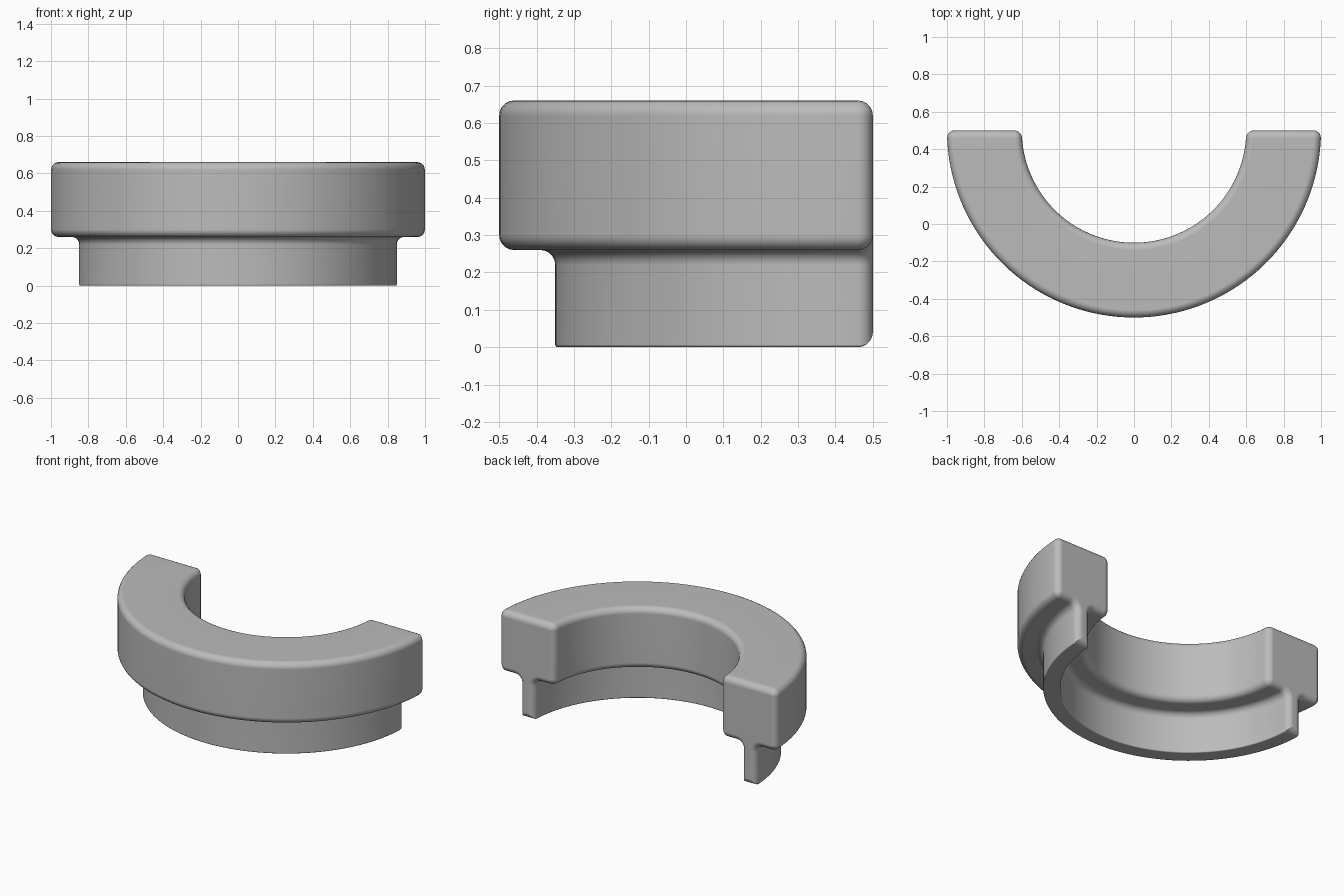
import bpy, bmesh, math
from mathutils import Vector

if "Cube" in bpy.data.objects:
    bpy.data.objects.remove(bpy.data.objects["Cube"])

ROUND = 0.04          # main edge rounding
CENTRE_Y = 0.5        # flat ends lie on y = 0.5
ARC_STEPS = 5

# T-shaped cross-section: (radius, height, corner rounding), counter-clockwise
SECTION = [
    (0.75, 0.00, 0.007), (0.85, 0.00, 0.007),
    (0.85, 0.26, ROUND), (1.00, 0.26, ROUND),
    (1.00, 0.66, ROUND), (0.60, 0.66, ROUND),
    (0.60, 0.26, ROUND), (0.75, 0.26, ROUND),
]


def rounded_section(inset):
    """Cross-section offset inwards, with an arc at every corner."""
    points = []
    count = len(SECTION)
    for i, (x, z, r) in enumerate(SECTION):
        p = Vector((x, z))
        a = (p - Vector(SECTION[i - 1][:2])).normalized()
        b = (Vector(SECTION[(i + 1) % count][:2]) - p).normalized()
        convex = a.x * b.y - a.y * b.x > 0
        r = max(r - inset, 0.001) if convex else r + inset
        p += inset * Vector((-a.y - b.y, a.x + b.x))
        c = p + r * (b - a)
        for k in range(ARC_STEPS + 1):
            t = math.pi / 2 * k / ARC_STEPS
            points.append(c - b * r * math.cos(t) + a * r * math.sin(t))
    return points


def end_ring(bm, side, t):
    """Ring in the rounded end: t = 0 at the flat face, pi/2 where the body starts."""
    depth = ROUND * (1 - math.cos(t))
    return [bm.verts.new((side * math.sqrt(q.x ** 2 - depth ** 2), CENTRE_Y - depth, q.y))
            for q in rounded_section(ROUND * (1 - math.sin(t)))]


bm = bmesh.new()
steps = [math.pi / 2 * k / ARC_STEPS for k in range(ARC_STEPS + 1)]
rings = [end_ring(bm, 1, t) for t in steps]

# Half-circle sweep of the body
SWEEP = 64
for k in range(SWEEP + 1):
    ang = math.radians(6 + 168 * k / SWEEP)
    rings.append([bm.verts.new((q.x * math.cos(ang), CENTRE_Y - q.x * math.sin(ang), q.y))
                  for q in rounded_section(0)])
rings += [end_ring(bm, -1, t) for t in reversed(steps)]

# Skin and flat end faces
for r0, r1 in zip(rings, rings[1:]):
    for i in range(len(r0)):
        j = (i + 1) % len(r0)
        bm.faces.new((r0[i], r0[j], r1[j], r1[i]))
bm.faces.new(rings[0])
bm.faces.new(rings[-1])
bmesh.ops.recalc_face_normals(bm, faces=bm.faces)

mesh = bpy.data.meshes.new("half_ring_collar")
bm.to_mesh(mesh)
bm.free()
collar = bpy.data.objects.new("half_ring_collar", mesh)
bpy.context.collection.objects.link(collar)

grey = bpy.data.materials.new("plain_grey")
grey.diffuse_color = (0.5, 0.5, 0.5, 1)
grey.use_nodes = True
grey.node_tree.nodes["Principled BSDF"].inputs["Base Color"].default_value = grey.diffuse_color
mesh.materials.append(grey)

# Smooth shading, with flat faces kept flat
bpy.context.view_layer.objects.active = collar
collar.select_set(True)
bpy.ops.object.shade_smooth_by_angle(angle=math.radians(35))
collar.modifiers.new("flat_faces", 'WEIGHTED_NORMAL').keep_sharp = True
